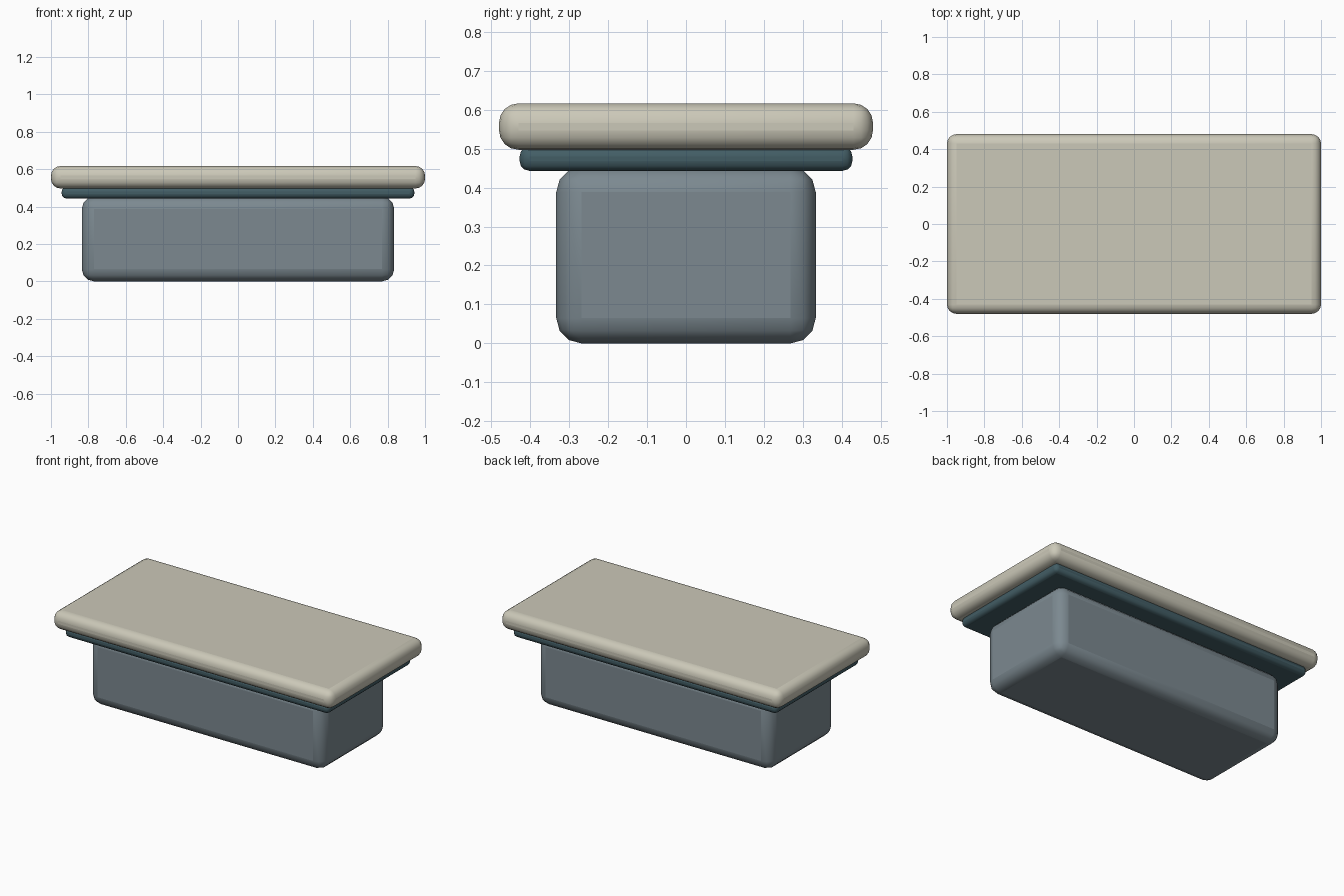
import bpy

if "Cube" in bpy.data.objects:
    bpy.data.objects.remove(bpy.data.objects["Cube"])


def rounded_box(name, size, z_low, z_high, radius, segments, color):
    """Box centred on x = y = 0 with rounded edges."""
    bpy.ops.mesh.primitive_cube_add(size=1, location=(0, 0, (z_low + z_high) / 2))
    ob = bpy.context.object
    ob.name = name
    ob.scale = (size[0], size[1], z_high - z_low)
    bpy.ops.object.transform_apply(location=False, rotation=False, scale=True)
    bevel = ob.modifiers.new("rounded_edges", 'BEVEL')
    bevel.width = radius
    bevel.segments = segments
    bpy.ops.object.shade_smooth_by_angle(angle=0.7)
    mat = bpy.data.materials.new(name + "_color")
    mat.diffuse_color = color
    mat.use_nodes = True
    mat.node_tree.nodes["Principled BSDF"].inputs["Base Color"].default_value = mat.diffuse_color
    ob.data.materials.append(mat)
    return ob


# Body, with its top edge sunk into the trim
rounded_box("base", (1.67, 0.666), 0.0, 0.453, 0.065, 3, (0.20, 0.25, 0.28, 1))
# Dark trim under the slab
rounded_box("trim", (1.885, 0.854), 0.443, 0.505, 0.025, 3, (0.055, 0.11, 0.13, 1))
# Pale top slab
rounded_box("top_slab", (2.0, 0.96), 0.497, 0.616, 0.05, 4, (0.60, 0.58, 0.48, 1))
